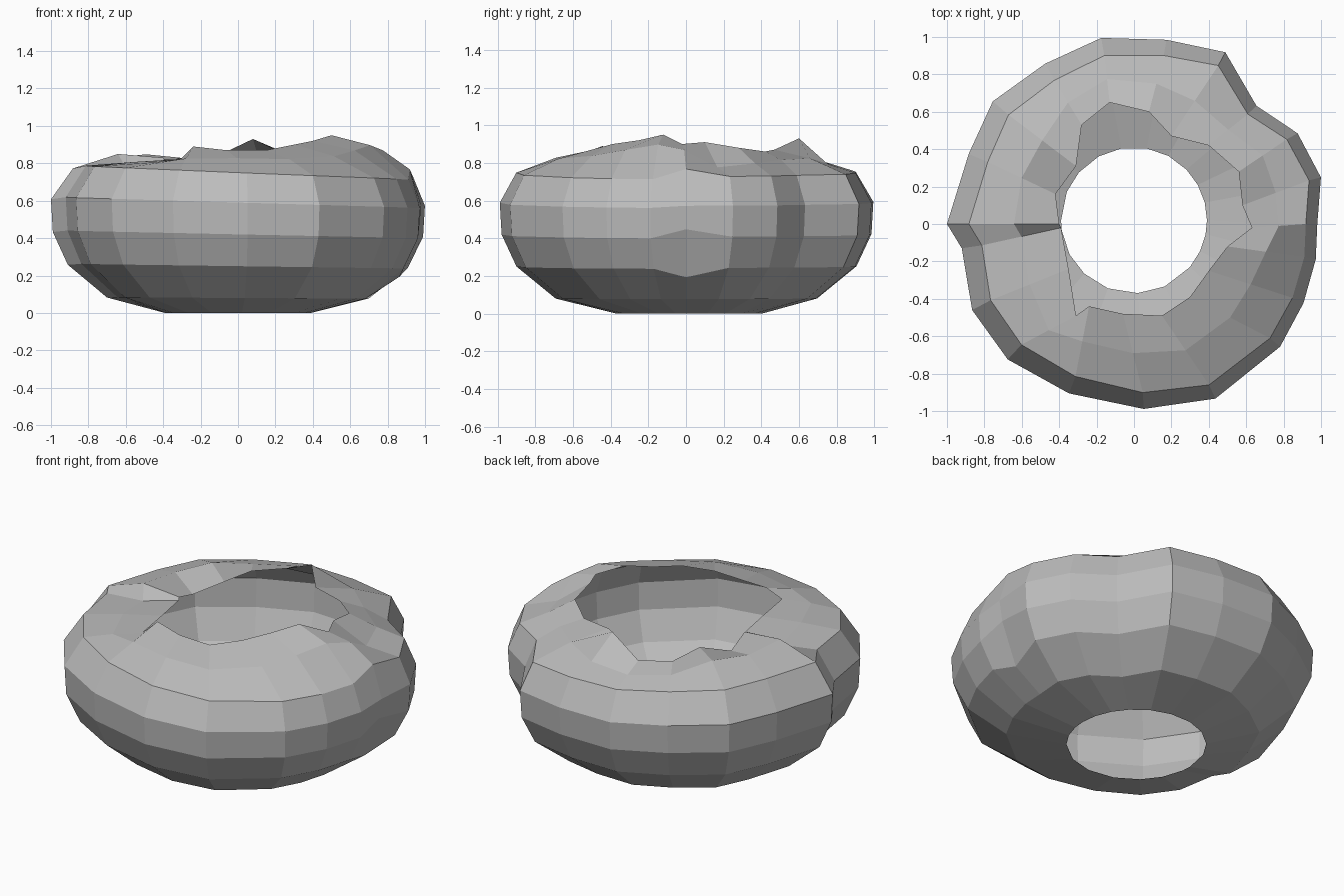
import bpy
import bmesh
from math import radians, sin, cos
from mathutils import Vector

default_cube = bpy.data.objects.get("Cube")
if default_cube:
    bpy.data.objects.remove(default_cube, do_unlink=True)

# Single stone-grey colour
grey = bpy.data.materials.new("stone_grey")
grey.use_nodes = True
colour = (0.5, 0.5, 0.5, 1)
grey.diffuse_color = colour
grey.node_tree.nodes["Principled BSDF"].inputs["Base Color"].default_value = colour

# Irregular outline around the bowl, in hundredths:
# angle in degrees, widest radius, lip x, lip y, lip z, shoulder lift
outline = [
    (0, 98, 63, -2, 90, 3), (14, 103, 58, 10, 91, -7), (29, 100, 56, 28, 88, -3),
    (44, 91, 40, 42, 86, 0), (62, 104, 20, 47, 87, 0), (80, 100, 8, 60, 93, -7),
    (100, 101, -13, 65, 83, -1), (119, 98, -28, 53, 82, 0),
    (139, 100, -31, 31, 83, 4), (157, 96, -42, 16, 78, 6), (180, 100, -40, 0, 83, 4),
    (188, 93, -39, -2, 82, -3), (208, 98, -35, -24, 82, 0), (227, 99, -31, -49, 82, 0),
    (249, 97, -24, -44, 89, -2), (273, 99, -6, -48, 87, 0), (295, 103, 15, -49, 87, 0),
    (320, 102, 30, -39, 90, 0), (335, 100, 40, -25, 92, 2), (349, 99, 50, -12, 95, 3),
]

# Outer wall profile above the bottom opening: share of widest radius, height
wall = [(0.70, 0.08), (0.91, 0.25), (0.99, 0.42), (1.0, 0.59), (0.91, 0.75)]


def point(angle, radius, height):
    return Vector((radius * cos(angle), radius * sin(angle), height))


def column(degrees, widest, lip_x, lip_y, lip_z, lift):
    """Points of one upright strip, from the bottom opening to the curled lip."""
    angle = radians(degrees)
    lean = 0.05 if degrees > 180 else 0.03
    points = [point(angle, 0.39, 0) + Vector((0, 0.02, 0))]
    for share, height in wall:
        tilt = -lean * cos(angle) * height
        points.append(point(angle, widest * share / 100, height + tilt))
    # The top edge sits further out on the left than on the right
    edge = points[-1]
    edge.xy *= 1 + 0.03 * cos(angle)
    # Rounded shoulder between the wall and the lip
    lip = Vector((lip_x, lip_y, lip_z)) / 100
    shoulder = (edge + lip) / 2
    shoulder.z = edge.z * 0.35 + lip.z * 0.65 + lift / 100
    return points + [shoulder, lip]


def build_shell():
    bm = bmesh.new()
    strips = [[bm.verts.new(p) for p in column(*entry)] for entry in outline]

    # Small crease on the left side where the wrapped ends meet
    for row, inward, rise in ((2, 0.03, -0.05), (3, 0.01, 0.04), (5, 0, 0.04)):
        vert = strips[0][row]
        vert.co.x -= inward
        vert.co.z += rise

    for i, strip in enumerate(strips):
        following = strips[(i + 1) % len(strips)]
        for row in range(len(strip) - 1):
            bm.faces.new((strip[row], following[row],
                          following[row + 1], strip[row + 1]))

    mesh = bpy.data.meshes.new("wrapped_bowl_shell")
    bm.to_mesh(mesh)
    bm.free()
    mesh.materials.append(grey)
    shell = bpy.data.objects.new("wrapped_bowl_shell", mesh)
    bpy.context.collection.objects.link(shell)


build_shell()
